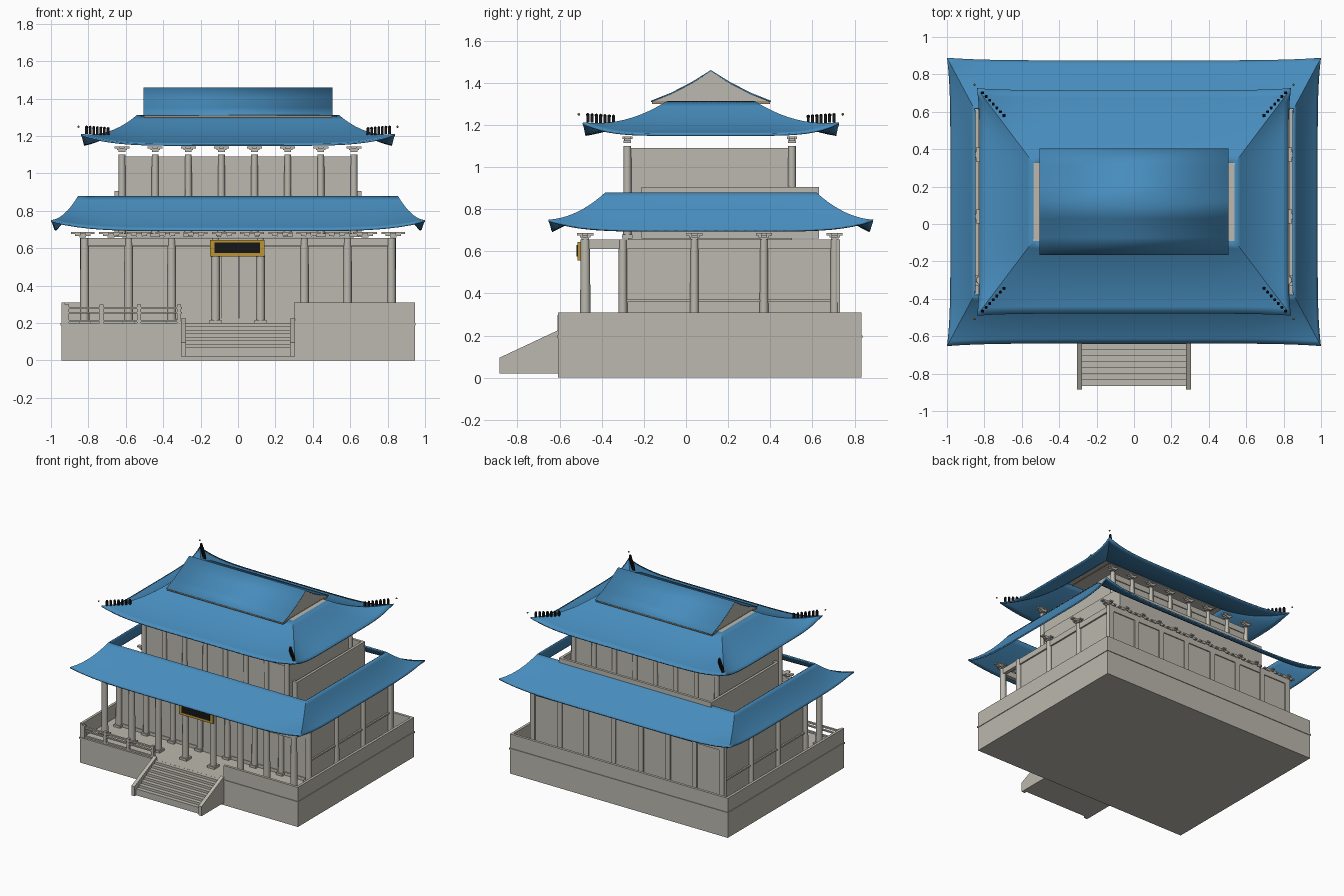
import bpy, bmesh, math
from mathutils import Vector, Matrix

old = bpy.data.objects.get("Cube")
if old:
    bpy.data.objects.remove(old, do_unlink=True)


def material(name, r, g, b):
    m = bpy.data.materials.new(name)
    m.use_nodes = True
    m.diffuse_color = (r, g, b, 1)
    node = next(n for n in m.node_tree.nodes if n.type == 'BSDF_PRINCIPLED')
    node.inputs["Base Color"].default_value = (r, g, b, 1)
    node.inputs["Roughness"].default_value = 0.8
    return m


STONE = material("pale stone", 0.50, 0.48, 0.425)
BLUE = material("blue tile", 0.063, 0.265, 0.51)
BLACK = material("black", 0.008, 0.008, 0.008)
GOLD = material("gold", 0.50, 0.30, 0.035)
TAN = material("tan trim", 0.36, 0.27, 0.18)
CY = 0.118  # depth of the roof ridge


def finish(name, bm, mat, smooth=False):
    me = bpy.data.meshes.new(name)
    bm.to_mesh(me)
    bm.free()
    me.materials.append(mat)
    ob = bpy.data.objects.new(name, me)
    bpy.context.collection.objects.link(ob)
    if smooth:
        bpy.ops.object.select_all(action='DESELECT')
        ob.select_set(True)
        bpy.context.view_layer.objects.active = ob
        bpy.ops.object.shade_smooth_by_angle(angle=math.radians(35))
    return ob


def add_box(bm, x0, x1, y0, y1, z0, z1):
    mid = Vector((x0 + x1, y0 + y1, z0 + z1)) / 2
    size = Matrix.Diagonal((x1 - x0, y1 - y0, z1 - z0, 1))
    bmesh.ops.create_cube(bm, size=1, matrix=Matrix.Translation(mid) @ size)


def boxes(name, specs, mat=STONE):
    bm = bmesh.new()
    for s in specs:
        add_box(bm, *s)
    return finish(name, bm, mat)


def columns(name, spots, r, z0, z1, sides=12):
    bm = bmesh.new()
    for x, y in spots:
        bmesh.ops.create_cone(bm, cap_ends=True, segments=sides, radius1=r, radius2=r * 0.9,
                              depth=z1 - z0, matrix=Matrix.Translation((x, y, (z0 + z1) / 2)))
        add_box(bm, x - r * 1.25, x + r * 1.25, y - r * 1.25, y + r * 1.25, z0, z0 + 0.02)
    return finish(name, bm, STONE, True)


def brackets(name, spots, w, z):
    # stepped cross of arms on a small neck
    specs = []
    for x, y in spots:
        specs.append((x - .018, x + .018, y - .018, y + .018, z, z + .012))
        for h, a, b in ((w * .65, .01, .02), (w, .02, .03)):
            specs.append((x - h, x + h, y - .014, y + .014, z + a, z + b))
            specs.append((x - .014, x + .014, y - h * .6, y + h * .6, z + a, z + b))
    return boxes(name, specs)


def ring(name, x, y0, y1, z0, z1, t, mat=STONE):
    return boxes(name, [(-x, x, y0, y0 + t, z0, z1), (-x, x, y1 - t, y1, z0, z1),
                        (-x, -x + t, y0 + t, y1 - t, z0, z1), (x - t, x, y0 + t, y1 - t, z0, z1)], mat)


def hip_roof(name, inner, outer, top, drop, lift, curve):
    # four curved slopes whose eaves sweep up and out at the corners
    bm = bmesh.new()
    n, m = 32, 10

    def point(side, s, t):
        swell = abs(s) ** 6
        k = 1 + 0.018 * swell * t
        X = (inner[0] + (outer[0] - inner[0]) * t) * k
        Y = (inner[1] + (outer[1] - inner[1]) * t) * k
        z = top - drop * t * (1 + curve - curve * t) + lift * swell * t * t
        x, y = (s * X, side * Y) if abs(side) == 1 else (side / 2 * X, s * Y)
        return bm.verts.new((x, CY + y, z))

    for side in (1, -1, 2, -2):
        grid = [[point(side, -1 + 2 * i / n, j / m) for j in range(m + 1)] for i in range(n + 1)]
        for i in range(n):
            for j in range(m):
                f = bm.faces.new((grid[i][j], grid[i + 1][j], grid[i + 1][j + 1], grid[i][j + 1]))
                f.normal_update()
                if f.normal.z < 0:
                    f.normal_flip()
    bmesh.ops.remove_doubles(bm, verts=bm.verts, dist=1e-4)
    ob = finish(name, bm, BLUE, True)
    mod = ob.modifiers.new("thickness", 'SOLIDIFY')
    mod.thickness = 0.01
    mod.offset = -1
    return ob


# Stone platform, ledge and parapet
boxes("platform", [(-.945, .945, -.608, .832, 0, .195)])
boxes("platform_ledge", [(-.95, .95, -.613, .837, .188, .2)])
boxes("parapet", [(.3, .945, -.608, -.588, .2, .31), (-.945, .945, .812, .832, .2, .31),
                  (-.945, -.925, -.608, .812, .2, .31), (.925, .945, -.588, .812, .2, .31)])

# Open railing on the right half of the front
rail = [(-.925, -.3, -.606, -.59, z, z + h) for z, h in ((.205, .012), (.25, .01), (.275, .012))]
rail += [(x - .011, x + .011, -.609, -.587, .2, .298) for x in (-.915, -.73, -.53, -.315)]
boxes("front_railing", rail)

# Staircase with sloping cheeks
N = 8
boxes("stairs", [(-.28, .28, -.865 + i * .032, -.605, .02, .07 + i * .0185) for i in range(N)])
bm = bmesh.new()
for x0, x1 in ((-.305, -.277), (.277, .305)):
    side = [bm.verts.new((x0, y, z)) for y, z in ((-.885, .02), (-.885, .095), (-.608, .225), (-.608, .02))]
    face = bm.faces.new(side)
    out = bmesh.ops.extrude_face_region(bm, geom=[face])
    bmesh.ops.translate(bm, vec=(x1 - x0, 0, 0), verts=[v for v in out["geom"] if isinstance(v, bmesh.types.BMVert)])
bmesh.ops.recalc_face_normals(bm, faces=bm.faces)
finish("stair_cheeks", bm, STONE)

# Lower hall
cols_x = [s * x for x in (.12, .355, .585, .82) for s in (-1, 1)]
side_y = (-.3, .04, .37, .705)
boxes("lower_hall", [(-.82, .82, -.295, .722, .2, .655)])
boxes("lower_hall_beams", [(-.832, .832, -.307, .73, .61, .655), (-.828, .828, -.3, .727, .2, .225)]
      + [(s * .822 - .01, s * .822 + .01, -.29, .72, .36, .372) for s in (-1, 1)])
boxes("porch_beams", [(-.835, .835, -.492, -.462, .612, .655)]
      + [(s * .82 - .014, s * .82 + .014, -.48, -.3, .612, .655) for s in (-1, 1)])
boxes("door", [(-.092, .002, -.305, -.29, .2, .555), (.006, .1, -.305, -.29, .2, .555)])
columns("porch_columns", [(x, -.478) for x in cols_x], .025, .197, .655)
columns("hall_front_columns", [(x, -.3) for x in cols_x], .022, .197, .655)
columns("hall_side_columns", [(s * .825, y) for s in (-1, 1) for y in side_y], .021, .197, .655)
boxes("hall_back_posts", [(x - .02, x + .02, .715, .731, .2, .655) for x in cols_x])
row = [-.83 + i * 1.66 / 11 for i in range(12)]
brackets("lower_brackets", [(x, y) for x in row for y in (-.478, .705)]
         + [(s * .83, y) for s in (-1, 1) for y in (.04, .37)], .064, .656)

# Hanging sign board
boxes("sign_frame", [(-.15, .143, -.515, -.5, .557, .645)], GOLD)
boxes("sign_panel", [(-.125, .118, -.519, -.514, .575, .63)], BLACK)

# Lower roof
hip_roof("lower_roof", (.855, .5), (.982, .757), .88, .18, .05, .35)

# Upper storey
ring("upper_sill", .66, -.21, .63, .66, .905, .02)
boxes("upper_hall", [(-.62, .62, -.275, .503, .656, 1.09)])
boxes("upper_hall_beams", [(-.627, .627, -.283, .51, 1.045, 1.09)])
up_x = [-.62 + i * 1.24 / 7 for i in range(8)]
columns("upper_columns", [(x, y) for x in up_x for y in (-.278, .503)], .02, .66, 1.1)
brackets("upper_brackets", [(x, y) for x in up_x for y in (-.278, .503)], .04, 1.114)

# Upper roof skirt with its cap and trim
hip_roof("upper_roof_skirt", (.54, .21), (.825, .597), 1.312, .155, .055, .6)
boxes("skirt_cap", [(-.54, .54, CY - .21, CY + .21, 1.3, 1.31)])
ring("gable_trim", .503, CY - .28, CY + .28, 1.298, 1.314, .012, TAN)

# Gabled crown: curved tile sheet over plain gable ends
profile = [(-.285, 1.314), (-.19, 1.352), (-.09, 1.404), (0, 1.46), (.09, 1.404), (.19, 1.352), (.285, 1.314)]


def extruded(name, x, lower, mat, closed):
    bm = bmesh.new()
    a, b = [[bm.verts.new((sx, CY + y, z - lower)) for y, z in profile] for sx in (-x, x)]
    for i in range(len(profile) - 1):
        bm.faces.new((a[i], b[i], b[i + 1], a[i + 1]))
    if closed:
        bm.faces.new(a)
        bm.faces.new(b[::-1])
        bm.faces.new((a[0], a[-1], b[-1], b[0]))
        bmesh.ops.recalc_face_normals(bm, faces=bm.faces)
    return finish(name, bm, mat, not closed)


crown = extruded("gable_roof", .506, 0, BLUE, False)
solid = crown.modifiers.new("thickness", 'SOLIDIFY')
solid.thickness = .006
solid.offset = -1
extruded("gable_ends", .502, .004, STONE, True)

# Hip ornaments and corner tips
bm = bmesh.new()
tips = bmesh.new()
for sx in (-1, 1):
    for sy in (-1, 1):
        for i in range(7):
            d = i / 6
            x, y = sx * (.695 + .115 * d), CY + sy * (.462 + .122 * d)
            z = 1.226 + .008 * d
            add_box(bm, x - .007, x + .007, y - .007, y + .007, z - .022, z + .012)
            bmesh.ops.create_icosphere(bm, subdivisions=1, radius=.009,
                                       matrix=Matrix.Translation((x, y, z + .014)))
        bmesh.ops.create_icosphere(tips, subdivisions=1, radius=.007,
                                   matrix=Matrix.Translation((sx * .853, CY + sy * .626, 1.25)))
finish("hip_ornaments", bm, BLACK)
finish("corner_tips", tips, GOLD)
